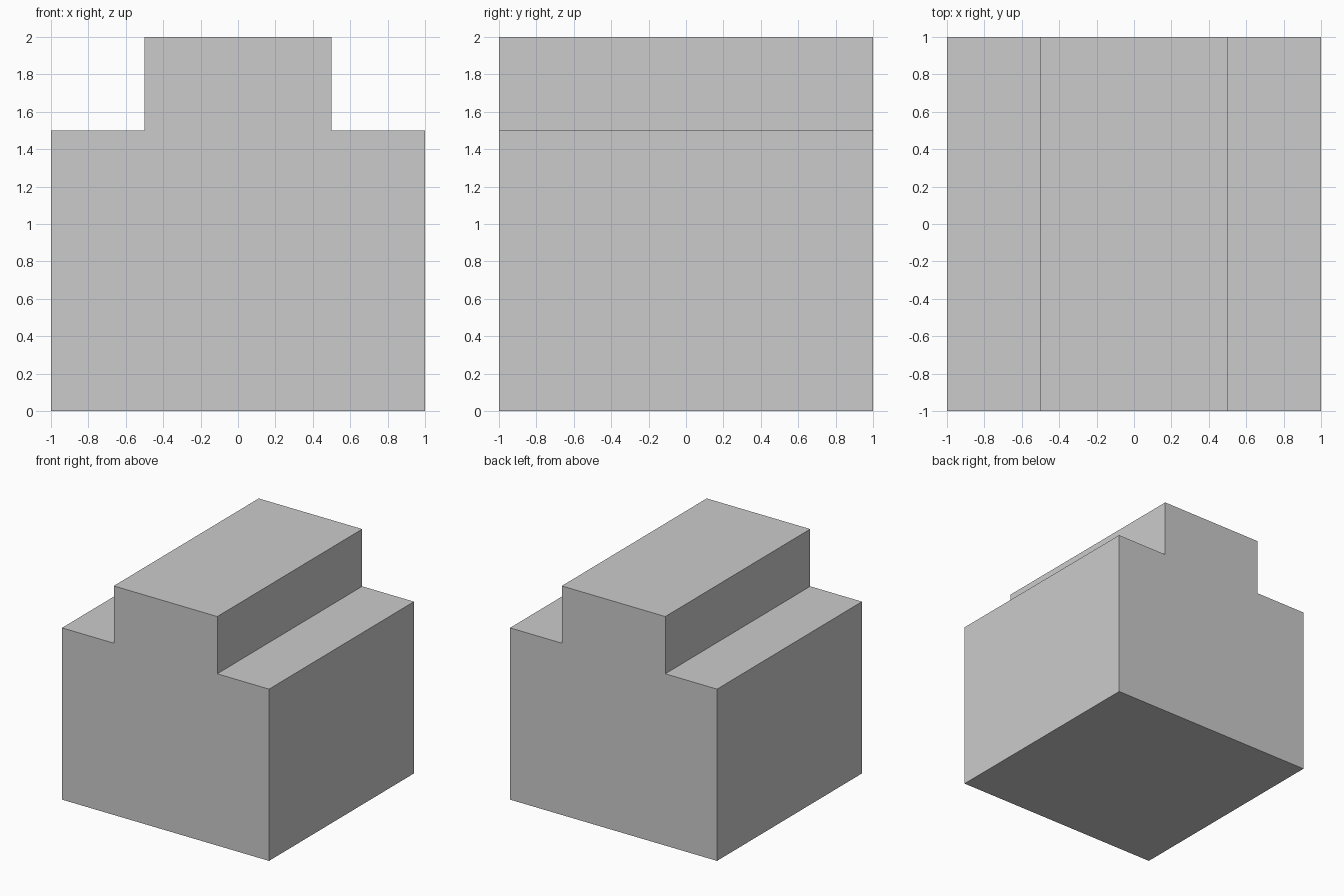
import bpy
import bmesh

if "Cube" in bpy.data.objects:
    bpy.data.objects.remove(bpy.data.objects["Cube"])

# Stepped block: T-shaped front profile (x, z) extruded along y
half = [(1.0, 0.0), (1.0, 1.5), (0.5, 1.5), (0.5, 2.0)]
profile = half + [(-x, z) for x, z in reversed(half)]

bm = bmesh.new()
front = bm.faces.new([bm.verts.new((x, -1.0, z)) for x, z in profile])
extruded = bmesh.ops.extrude_face_region(bm, geom=[front], use_keep_orig=True)
back_verts = [g for g in extruded["geom"] if isinstance(g, bmesh.types.BMVert)]
bmesh.ops.translate(bm, verts=back_verts, vec=(0.0, 2.0, 0.0))
bmesh.ops.recalc_face_normals(bm, faces=bm.faces[:])

mesh = bpy.data.meshes.new("stepped_block")
bm.to_mesh(mesh)
bm.free()
block = bpy.data.objects.new("stepped_block", mesh)
bpy.context.collection.objects.link(block)
